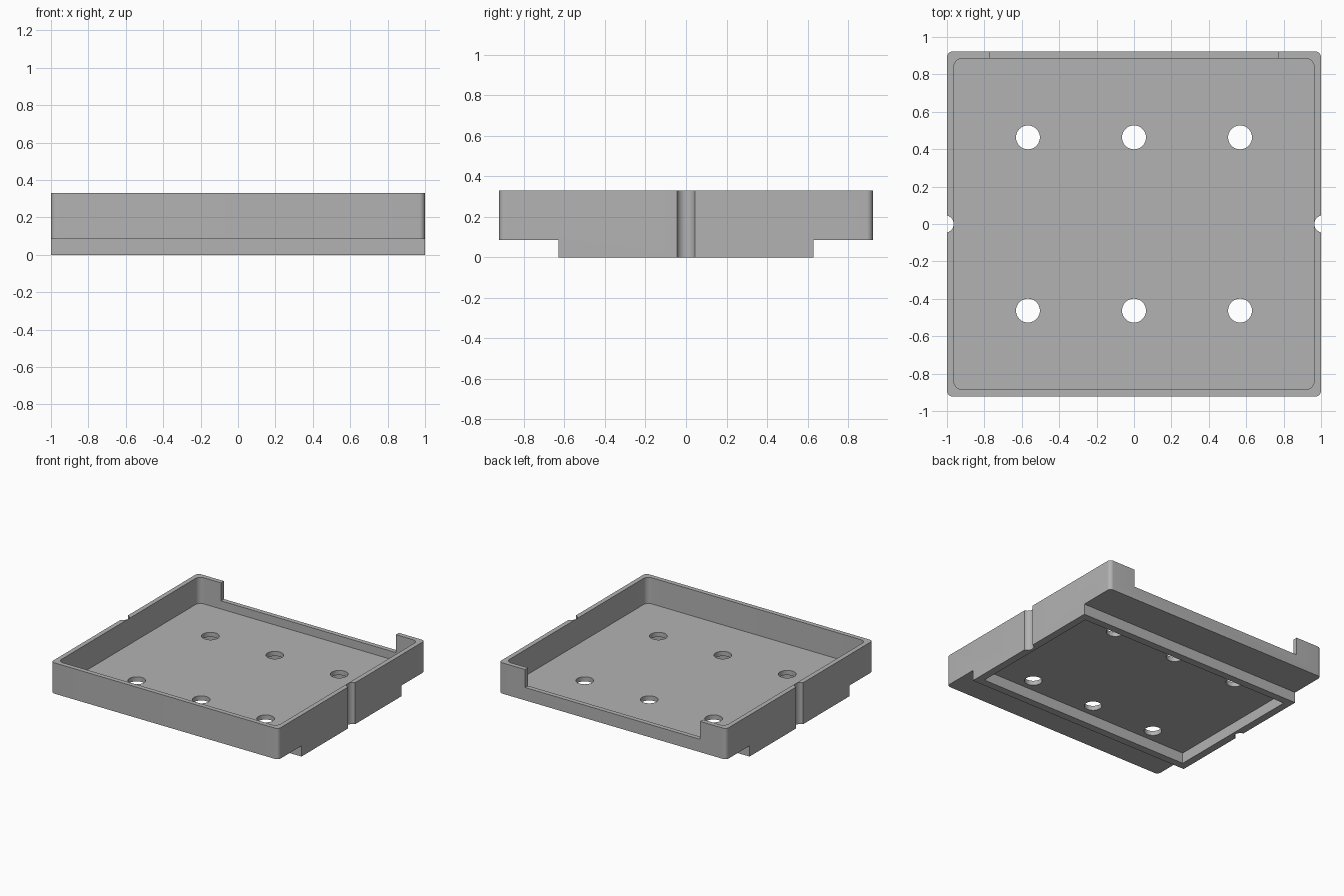
import bpy, bmesh, math

cube = bpy.data.objects.get("Cube")
if cube:
    bpy.data.objects.remove(cube, do_unlink=True)

HALF_X, HALF_Y, TOP = 1.0, 0.922, 0.33
WALL = 0.037          # side wall thickness
STEP_Z = 0.085        # underside of the overhanging tray
FLOOR_Z = 0.122       # inside floor
BASE_Y, RIM = 0.63, 0.06
NOTCH_X, NOTCH_Z = 0.77, 0.187

grey = bpy.data.materials.new("plain grey")
grey.use_nodes = True
colour = (0.45, 0.45, 0.45, 1)
grey.diffuse_color = colour
grey.node_tree.nodes["Principled BSDF"].inputs["Base Color"].default_value = colour


def prism(name, outline, z0, z1):
    """Extrude a closed outline from z0 to z1."""
    bm = bmesh.new()
    face = bm.faces.new([bm.verts.new((x, y, z0)) for x, y in outline])
    grown = bmesh.ops.extrude_face_region(bm, geom=[face])["geom"]
    bmesh.ops.translate(bm, vec=(0, 0, z1 - z0),
                        verts=[g for g in grown if isinstance(g, bmesh.types.BMVert)])
    bmesh.ops.recalc_face_normals(bm, faces=bm.faces)
    mesh = bpy.data.meshes.new(name)
    bm.to_mesh(mesh)
    bm.free()
    mesh.materials.append(grey)
    obj = bpy.data.objects.new(name, mesh)
    bpy.context.collection.objects.link(obj)
    return obj


def circle(cx, cy, r, n=32):
    return [(cx + r * math.cos(2 * math.pi * i / n),
             cy + r * math.sin(2 * math.pi * i / n)) for i in range(n)]


def box(x0, x1, y0, y1):
    return [(x0, y0), (x1, y0), (x1, y1), (x0, y1)]


def rounded(hx, hy, r, steps=8):
    points = []
    for k, (sx, sy) in enumerate([(1, 1), (-1, 1), (-1, -1), (1, -1)]):
        for i in range(steps + 1):
            a = math.pi / 2 * (k + i / steps)
            points.append((sx * (hx - r) + r * math.cos(a),
                           sy * (hy - r) + r * math.sin(a)))
    return points


# Solid block with rounded corners
tray = prism("tray", rounded(HALF_X, HALF_Y, 0.03), 0, TOP)

# Inside pocket, underside recess and the opening in the back wall
cutters = [
    prism("pocket_cutter", rounded(HALF_X - WALL, HALF_Y - WALL, 0.045), FLOOR_Z, 0.5),
    prism("recess_cutter", box(RIM - HALF_X, HALF_X - RIM, RIM - BASE_Y, BASE_Y - RIM),
          -0.1, STEP_Z),
    prism("notch_cutter", box(-NOTCH_X, NOTCH_X, 0.8, 1.1), NOTCH_Z, 0.5),
]
# Steps under the front and back, grooves in the sides, holes in the floor
for s in (-1, 1):
    cutters.append(prism("step_cutter", box(-1.2, 1.2, *sorted((s * BASE_Y, s * 1.2))),
                         -0.1, STEP_Z))
    cutters.append(prism("groove_cutter", circle(s * 1.01, 0, 0.046), -0.1, 0.5))
    for x in (-0.567, 0, 0.567):
        cutters.append(prism("hole_cutter", circle(x, s * 0.463, 0.064), -0.1, 0.5))

for cutter in cutters:
    cutter.hide_render = True
    cut = tray.modifiers.new(cutter.name, "BOOLEAN")
    cut.operation = "DIFFERENCE"
    cut.solver = "EXACT"
    cut.object = cutter

# Bake the cuts and discard the cutters
bpy.context.view_layer.update()
baked = bpy.data.meshes.new_from_object(
    tray.evaluated_get(bpy.context.evaluated_depsgraph_get()))
tray.modifiers.clear()
tray.data = baked
for cutter in cutters:
    bpy.data.objects.remove(cutter, do_unlink=True)

bpy.ops.object.select_all(action="DESELECT")
tray.select_set(True)
bpy.context.view_layer.objects.active = tray
bpy.ops.object.shade_smooth_by_angle(angle=math.radians(30))
